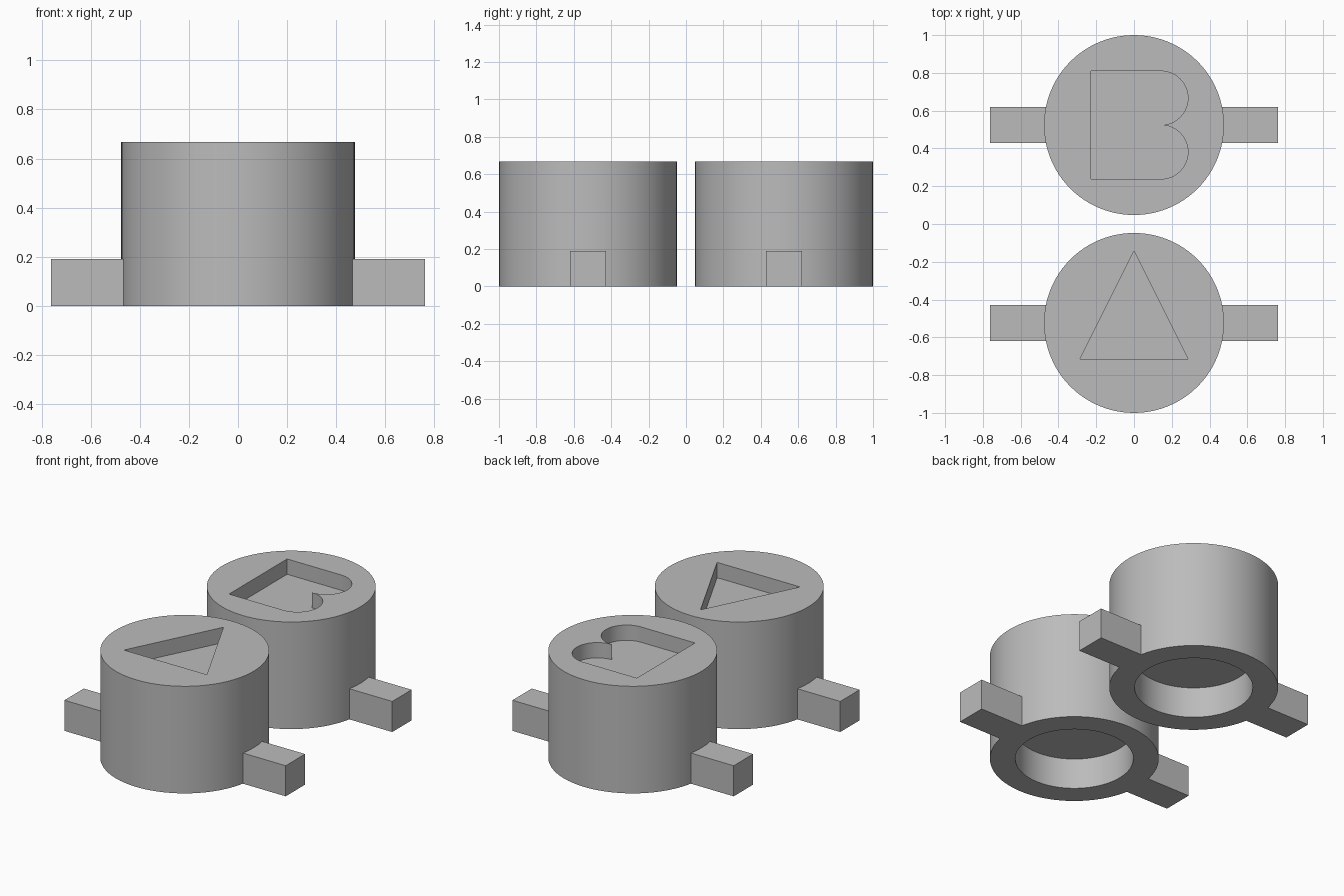
import bpy, bmesh
from math import cos, sin, pi, radians

cube = bpy.data.objects.get("Cube")
if cube:
    bpy.data.objects.remove(cube, do_unlink=True)

U = 2 / 21          # module: every dimension is a multiple of it
HEIGHT = 7

grey = bpy.data.materials.new("plain grey")
grey.use_nodes = True
colour = (0.5, 0.5, 0.5, 1)
grey.diffuse_color = colour
grey.node_tree.nodes["Principled BSDF"].inputs["Base Color"].default_value = colour


def prism(name, outline, z0, z1, cy):
    """Extrude a flat outline between two heights, about a centre on the y axis."""
    bm = bmesh.new()
    base = bm.faces.new([bm.verts.new((x * U, (y + cy) * U, z0 * U)) for x, y in outline])
    top = bmesh.ops.extrude_face_region(bm, geom=[base])["geom"]
    verts = [v for v in top if isinstance(v, bmesh.types.BMVert)]
    bmesh.ops.translate(bm, verts=verts, vec=(0, 0, (z1 - z0) * U))
    bmesh.ops.recalc_face_normals(bm, faces=bm.faces)
    mesh = bpy.data.meshes.new(name)
    bm.to_mesh(mesh)
    bm.free()
    mesh.materials.append(grey)
    obj = bpy.data.objects.new(name, mesh)
    bpy.context.collection.objects.link(obj)
    return obj


def arc(cx, cy, r, start, end, steps):
    angles = [start + (end - start) * i / steps for i in range(steps + 1)]
    return [(cx + r * cos(a), cy + r * sin(a)) for a in angles]


def circle(r, steps=96):
    return arc(0, 0, r, 0, 2 * pi, steps)[:-1]


def combine(target, tool, operation):
    """Apply a boolean and discard the tool."""
    mod = target.modifiers.new(operation, "BOOLEAN")
    mod.operation, mod.solver, mod.object = operation, "EXACT", tool
    bpy.ops.object.select_all(action="DESELECT")
    bpy.context.view_layer.objects.active = target
    target.select_set(True)
    bpy.ops.object.modifier_apply(modifier=mod.name)
    bpy.data.objects.remove(tool, do_unlink=True)


def button(name, cy, recess):
    body = prism(name, circle(5), 0, HEIGHT, cy)
    # Side tabs, flush with the underside
    for side in (-1, 1):
        tab = [(side * x, y) for x, y in ((4.4, -1), (8, -1), (8, 1), (4.4, 1))]
        combine(body, prism("tab", tab, 0, 2, cy), "UNION")
    # Round socket underneath and shaped recess on top
    combine(body, prism("socket_cutter", circle(3.5), -1, 2, cy), "DIFFERENCE")
    combine(body, prism("recess_cutter", recess, HEIGHT - 1, HEIGHT + 1, cy), "DIFFERENCE")
    bpy.ops.object.shade_smooth_by_angle(angle=radians(30))


# Recess outlines
triangle = [(-3, -2), (3, -2), (0, 4)]
lower_lobe = arc(1.5, -1.5, 1.5, -pi / 2, pi / 2, 24)
upper_lobe = arc(1.5, 1.5, 1.5, -pi / 2, pi / 2, 24)
two_lobes = [(-2.4, -3)] + lower_lobe + upper_lobe[1:] + [(-2.4, 3)]

button("front_button", -5.5, triangle)
button("rear_button", 5.5, two_lobes)
